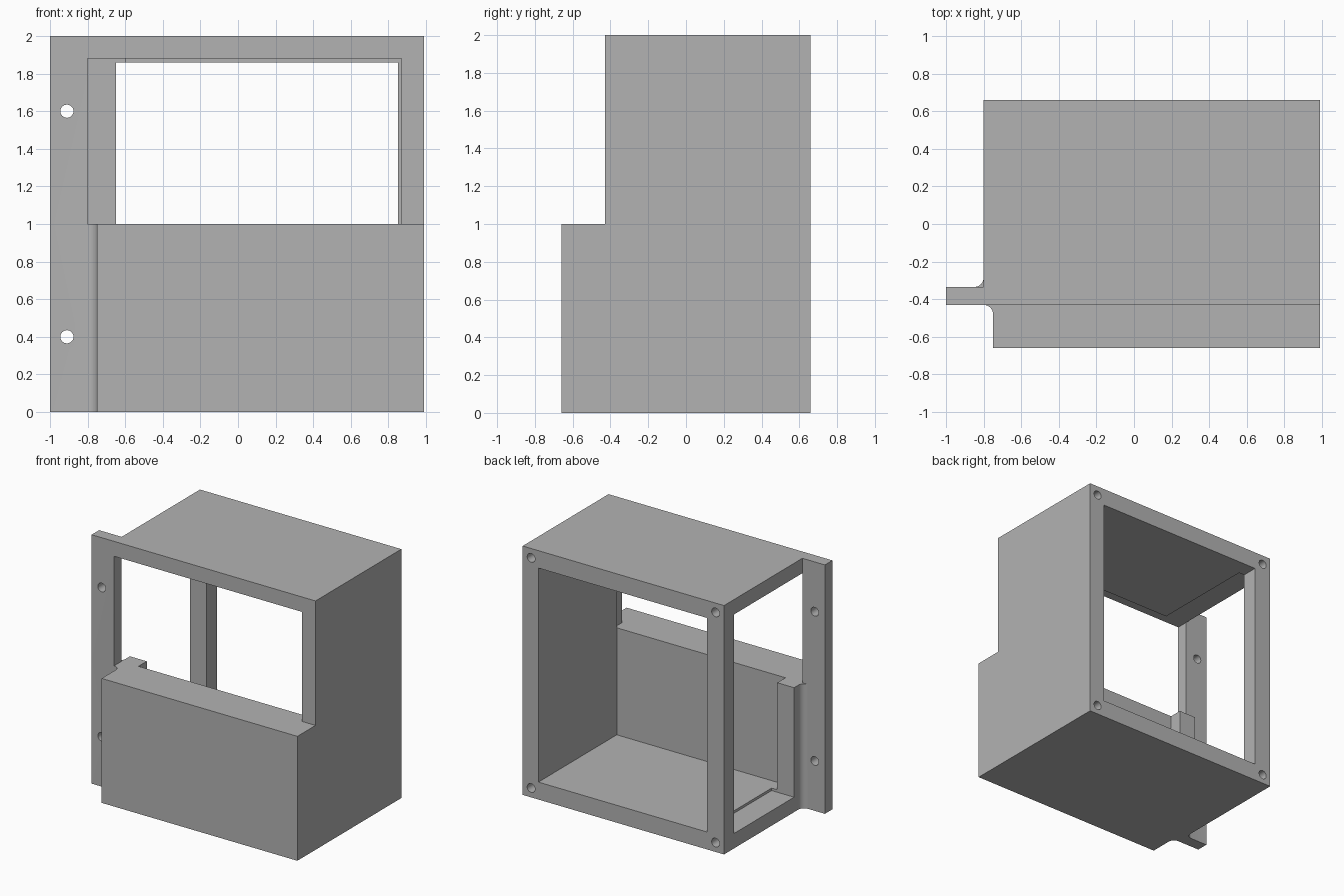
import bpy
import bmesh
from math import cos, sin, pi
from mathutils import Matrix

cube = bpy.data.objects.get("Cube")
if cube:
    bpy.data.objects.remove(cube, do_unlink=True)

GREY = (0.45, 0.45, 0.45, 1.0)
grey = bpy.data.materials.new("plain_grey")
grey.use_nodes = True
grey.diffuse_color = GREY
grey.node_tree.nodes["Principled BSDF"].inputs["Base Color"].default_value = GREY


def to_object(name, bm):
    bmesh.ops.recalc_face_normals(bm, faces=bm.faces)
    mesh = bpy.data.meshes.new(name)
    bm.to_mesh(mesh)
    bm.free()
    mesh.materials.append(grey)
    obj = bpy.data.objects.new(name, mesh)
    bpy.context.collection.objects.link(obj)
    return obj


def prism(name, points, z0, z1):
    """Plan outline extruded upward."""
    bm = bmesh.new()
    face = bm.faces.new([bm.verts.new((x, y, z0)) for x, y in points])
    top = bmesh.ops.extrude_face_region(bm, geom=[face])["geom"]
    verts = [v for v in top if isinstance(v, bmesh.types.BMVert)]
    bmesh.ops.translate(bm, verts=verts, vec=(0, 0, z1 - z0))
    return to_object(name, bm)


def box(name, x, y, z):
    corners = [(x[0], y[0]), (x[1], y[0]), (x[1], y[1]), (x[0], y[1])]
    return prism(name, corners, *z)


def hole(name, x, z, y0, y1, radius=0.035):
    bm = bmesh.new()
    place = Matrix.Translation((x, (y0 + y1) / 2, z)) @ Matrix.Rotation(pi / 2, 4, "X")
    bmesh.ops.create_cone(bm, cap_ends=True, segments=32, radius1=radius,
                          radius2=radius, depth=y1 - y0, matrix=place)
    return to_object(name, bm)


def arc(cx, cy, start, end, r=0.05, steps=8):
    return [(cx + r * cos(start + (end - start) * i / steps),
             cy + r * sin(start + (end - start) * i / steps)) for i in range(steps + 1)]


def cut(body, cutter):
    cutter.hide_render = True
    mod = body.modifiers.new(cutter.name, "BOOLEAN")
    mod.operation = "DIFFERENCE"
    mod.solver = "EXACT"
    mod.object = cutter
    bpy.ops.object.modifier_apply(modifier=mod.name)
    bpy.data.objects.remove(cutter, do_unlink=True)


# Key planes
LEFT, RIGHT, FRONT, BACK = -0.8, 0.99, -0.66, 0.66
STEP, INNER = -0.43, -0.335   # upper front face, inside of the front wall

# Solid block with mounting flange and filleted corners
outline = [(RIGHT, FRONT), (RIGHT, BACK), (LEFT, BACK)]
outline += arc(LEFT - 0.05, INNER + 0.05, 0, -pi / 2)
outline += [(-1, INNER), (-1, STEP)]
outline += arc(LEFT, STEP - 0.05, pi / 2, 0)
outline += [(-0.75, FRONT)]
housing = prism("housing", outline, 0, 2)
bpy.context.view_layer.objects.active = housing
housing.select_set(True)

# Recessed upper front, square flange corner above the step
cut(housing, box("upper_front_cut", (-1.2, 1.2), (-1, STEP), (1, 2.2)))
cut(housing, box("flange_corner_cut", (-0.95, LEFT), (INNER, 0), (1, 2.2)))

# Main cavity open at the back, then front window and side opening
cut(housing, box("cavity_cut", (-0.65, 0.85), (INNER, 0.9), (0.14, 1.86)))
cut(housing, box("front_window_cut", (LEFT, 0.87), (-0.6, INNER), (1, 1.88)))
cut(housing, box("side_opening_cut", (-0.9, -0.6), (-0.23, 0.53), (0.12, 1.88)))
cut(housing, box("side_upper_cut", (-0.9, -0.6), (INNER, 0), (1, 1.88)))

# Screw holes in the flange and the back frame corners
for z in (0.4, 1.6):
    cut(housing, hole("flange_hole", -0.91, z, -0.6, -0.2))
for x in (-0.725, 0.915):
    for z in (0.075, 1.925):
        cut(housing, hole("frame_hole", x, z, 0.36, 0.8))

bpy.ops.object.shade_smooth_by_angle(angle=pi / 6)
